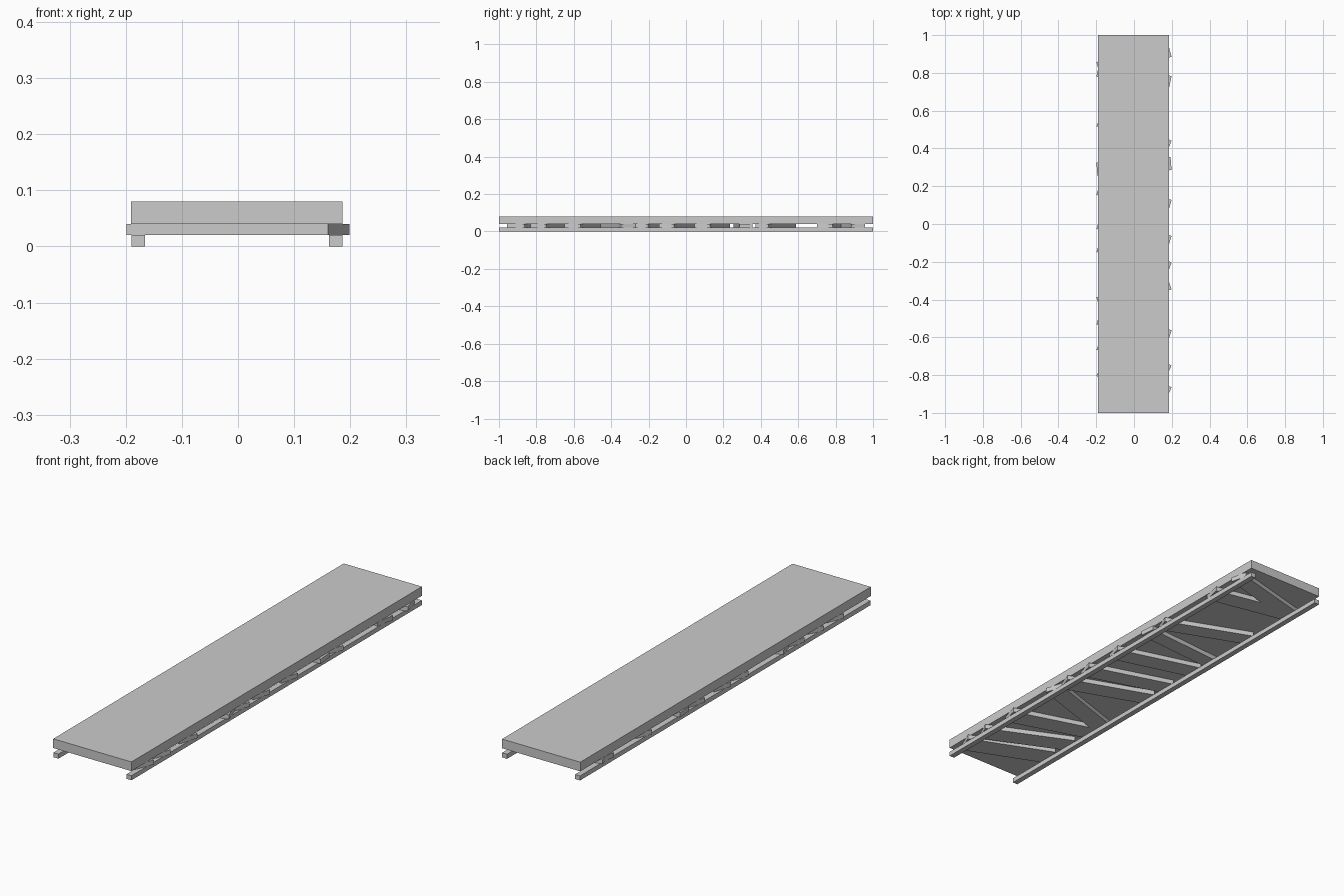
import bpy, math

if "Cube" in bpy.data.objects:
    bpy.data.objects.remove(bpy.data.objects["Cube"])


def box(name, loc, size, angle=0.0):
    bpy.ops.mesh.primitive_cube_add(size=1, location=loc, rotation=(0, 0, angle))
    ob = bpy.context.object
    ob.name = name
    ob.scale = size
    bpy.ops.object.transform_apply(location=False, rotation=False, scale=True)
    return ob


# Top plank
box("plank", (-0.002, 0, 0.06), (0.377, 2, 0.04))

# Long runners underneath
for name, x in (("left_runner", -0.1775), ("right_runner", 0.1745)):
    box(name, (x, 0, 0.01), (0.024, 2, 0.02))

# Slanted slats: rear edge height at the right side, at the left side, width
slats = [
    (0.785, 0.865, 0.085), (0.96, 0.86, 0.075), (0.445, 0.595, 0.075),
    (0.355, 0.325, 0.07), (0.13, 0.24, 0.085), (-0.06, 0.06, 0.085),
    (-0.2, -0.06, 0.085), (-0.26, -0.385, 0.085), (-0.56, -0.44, 0.09),
    (-0.745, -0.57, 0.09), (-0.86, -0.70, 0.10),
]
for i, (y_right, y_left, width) in enumerate(slats):
    a = math.atan2(y_right - y_left, 0.38)
    length = (0.398 - width * abs(math.sin(a))) / math.cos(a)
    y_mid = (y_right + y_left) / 2 - width / 2 / math.cos(a)
    box(f"slat_{i + 1}", (0, y_mid, 0.03), (length, width, 0.02), a)
